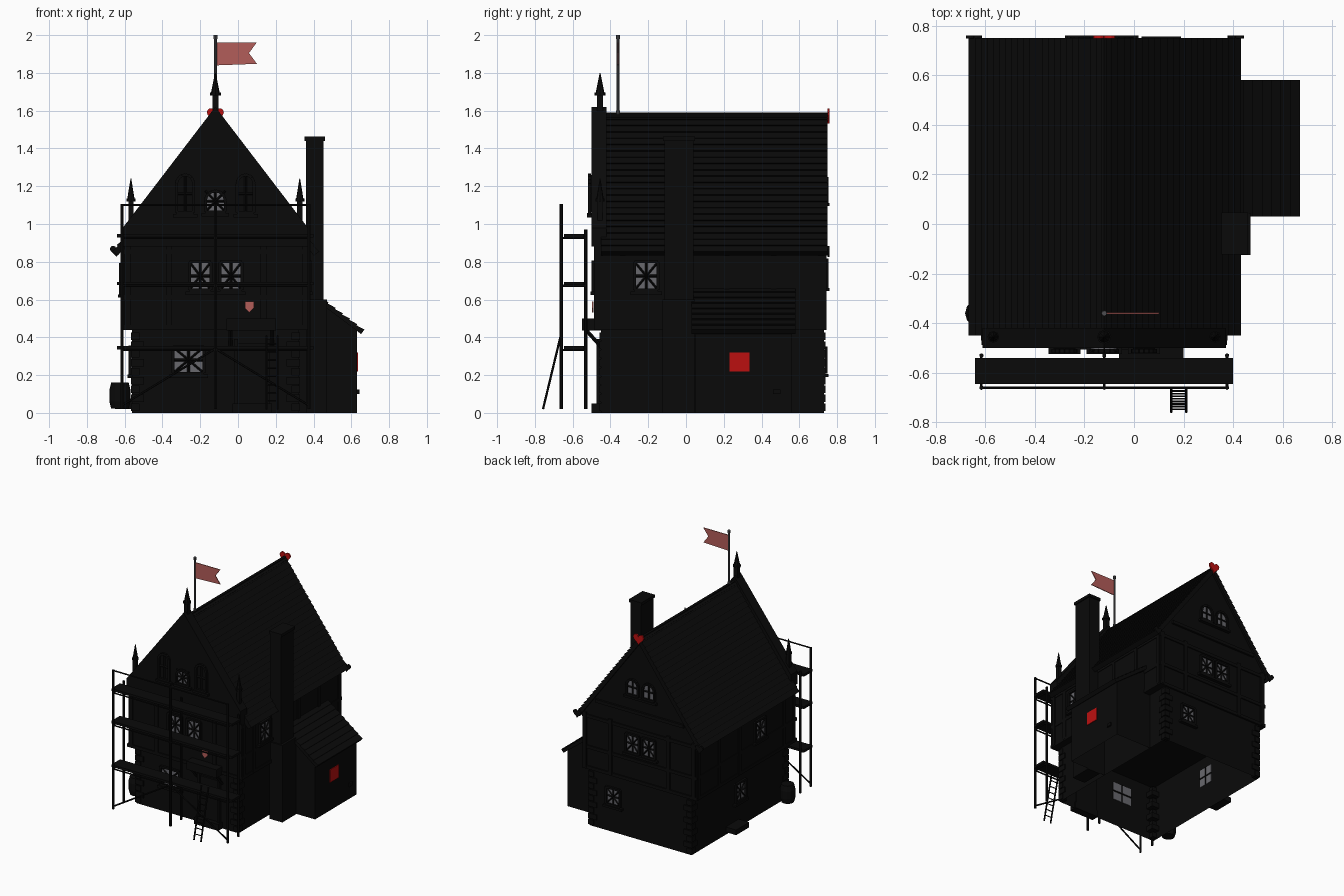
import bpy, bmesh, math
from mathutils import Vector, Matrix

cube = bpy.data.objects.get("Cube")
if cube:
    bpy.data.objects.remove(cube)


def material(name, rgb):
    m = bpy.data.materials.new(name)
    m.use_nodes = True
    m.diffuse_color = (*rgb, 1)
    m.node_tree.nodes["Principled BSDF"].inputs["Base Color"].default_value = (*rgb, 1)
    return m


BLACK = material("black", (0.003, 0.003, 0.003))
RED = material("red", (0.5, 0.005, 0.005))
CLOTH = material("faded_red", (0.45, 0.11, 0.1))
GLASS = material("glass_grey", (0.14, 0.14, 0.155))
METAL = material("pole_grey", (0.075, 0.075, 0.082))
CX = -0.12  # ridge line of the house


class Part:
    """Collects simple solids into one mesh object."""

    def __init__(self, name, mat, place=None):
        self.name, self.mat, self.bm = name, mat, bmesh.new()
        self.place = place or Matrix()

    def box(self, x0, x1, y0, y1, z0, z1, bottom=True):
        prof = [(x0, z0), (x1, z0), (x1, z1), (x0, z1)]
        return self.prism(prof, y0, y1, bottom)

    def prism(self, profile, y0, y1, bottom=True):
        a = [self.bm.verts.new((x, y0, z)) for x, z in profile]
        b = [self.bm.verts.new((x, y1, z)) for x, z in profile]
        self.bm.faces.new(a)
        self.bm.faces.new(b[::-1])
        for i in range(len(a)):
            j = (i + 1) % len(a)
            if bottom or i > 0:
                self.bm.faces.new((a[i], b[i], b[j], a[j]))
        return self

    def rod(self, p, q, r, sides=6, r2=None, turn=0):
        p, q = Vector(p), Vector(q)
        d = q - p
        m = Matrix.Translation((p + q) / 2) @ d.to_track_quat("Z", "Y").to_matrix().to_4x4()
        bmesh.ops.create_cone(self.bm, cap_ends=True, segments=sides, radius1=r,
                              radius2=r if r2 is None else r2, depth=d.length,
                              matrix=m @ Matrix.Rotation(turn, 4, "Z"))
        return self

    def done(self):
        bmesh.ops.recalc_face_normals(self.bm, faces=self.bm.faces)
        me = bpy.data.meshes.new(self.name)
        self.bm.to_mesh(me)
        self.bm.free()
        me.materials.append(self.mat)
        ob = bpy.data.objects.new(self.name, me)
        ob.matrix_world = self.place
        bpy.context.collection.objects.link(ob)
        return ob


# Walls: open underneath
Part("ground_floor", BLACK).box(-0.56, 0.32, -0.45, 0.73, 0, 0.45, bottom=False).done()
Part("upper_floor", BLACK).prism([(-0.61, 0.44), (0.37, 0.44), (0.37, 0.9), (CX, 1.555),
                                  (-0.61, 0.9)], -0.48, 0.735).done()
Part("front_parapet", BLACK).prism([(-0.61, 0.88), (0.37, 0.88), (0.37, 0.98), (CX, 1.62),
                                    (-0.61, 0.98)], -0.5, -0.42).done()
Part("annex_walls", BLACK).prism([(0.321, 0), (0.63, 0), (0.63, 0.44), (0.321, 0.66)],
                                 0.05, 0.56, bottom=False).done()


# Roofs: stepped shingle courses
def shingles(top, eave, rows, thick):
    top, eave = Vector(top), Vector(eave)
    d = (eave - top) / rows
    n = Vector((-d.y, d.x)).normalized()
    n = n if n.y > 0 else -n
    pts = []
    for i in range(rows):
        pts += [top + d * i, top + d * (i + 1) + n * 0.008]
    return [tuple(p) for p in pts + [eave - n * thick, top - n * thick]]


roof = Part("main_roof", BLACK)
for eave in (-0.66, 0.425):
    roof.prism(shingles((CX, 1.585), (eave, 0.85), 22, 0.03), -0.45, 0.75)
roof.done()
Part("annex_roof", BLACK).prism(shingles((0.36, 0.665), (0.665, 0.435), 8, 0.022), 0.03, 0.58).done()
Part("ridge_cap", BLACK).rod((CX, -0.45, 1.578), (CX, 0.75, 1.578), 0.012).done()

# Chimney
Part("chimney", BLACK).box(0.36, 0.452, -0.115, 0.04, 0, 1.45).box(
    0.353, 0.46, -0.122, 0.047, 1.44, 1.462).box(0.36, 0.47, -0.125, 0.045, 0, 0.6).done()


# Curled heart ornaments on the back gable
def heart(name, mat, x, z, size):
    pts = []
    for i in range(24):
        t = math.tau * i / 24
        hx = math.sin(t) ** 3
        hz = (13 * math.cos(t) - 5 * math.cos(2 * t) - 2 * math.cos(3 * t) - math.cos(4 * t)) / 16
        pts.append((x + hx * size, z + hz * size))
    Part(name, mat).prism(pts, 0.748, 0.76).done()


heart("ridge_heart", RED, CX, 1.58, 0.045)
heart("eave_heart_right", BLACK, -0.645, 0.86, 0.033)
heart("eave_heart_left", BLACK, 0.41, 0.86, 0.033)

# Pinnacles on the front parapet
pinnacles = Part("pinnacles", BLACK)
for x, base, tip, r in ((CX, 1.5, 1.8, 0.023), (-0.567, 0.93, 1.24, 0.019), (0.327, 0.93, 1.24, 0.019)):
    neck = tip - 0.12
    pinnacles.rod((x, -0.455, base), (x, -0.455, neck), r, 4, turn=math.pi / 4)
    pinnacles.rod((x, -0.455, neck), (x, -0.455, neck + 0.015), r * 1.25, 8)
    pinnacles.rod((x, -0.455, neck + 0.015), (x, -0.455, tip), r, 8, 0.002)
pinnacles.done()


# Windows
def arch(w, h):
    pts = [(-w, -h), (w, -h)]
    return pts + [(w * math.cos(t * math.pi / 8), h - w + w * math.sin(t * math.pi / 8)) for t in range(9)]


def window(name, x, y, z, w, h, angle, arched=False, lattice=True, glazed=True):
    place = Matrix.Translation((x, y, z)) @ Matrix.Rotation(math.radians(angle), 4, "Z")
    w, h = w / 2, h / 2
    outline = arch(w, h) if arched else [(-w, -h), (w, -h), (w, h), (-w, h)]
    if glazed:
        Part(name + "_glass", GLASS, place).prism(outline, -0.006, 0.004).done()
    frame = Part(name + "_frame", BLACK, place)
    ring = [(px, -0.012, pz) for px, pz in outline]
    for p, q in zip(ring, ring[1:] + ring[:1]):
        frame.rod(p, q, 0.011, 4, turn=math.pi / 4)
    for s in (-0.007, 0.003):
        frame.rod((0, s, -h), (0, s, h), 0.007, 4)
        frame.rod((-w, s, 0), (w, s, 0), 0.007, 4)
    if lattice:
        for s in (-1, 1):
            frame.rod((-w, -0.009, -h * s), (w, -0.009, h * s), 0.006, 4)
    frame.box(-w - 0.02, w + 0.02, -0.025, 0, -h - 0.025, -h - 0.008)
    frame.done()


window("front_low_window", -0.262, -0.45, 0.28, 0.165, 0.14, 0)
window("front_attic_window", CX, -0.5, 1.12, 0.105, 0.11, 0, arched=True)
for side, x in (("a", -0.2), ("b", -0.037)):
    window("front_mid_window_" + side, x, -0.48, 0.725, 0.115, 0.15, 0)
for side, x in (("a", -0.2), ("b", -0.06)):
    window("back_mid_window_" + side, x, 0.735, 0.74, 0.115, 0.14, 180)
    window("back_attic_window_" + side, x, 0.735, 1.18, 0.1, 0.12, 180, arched=True, lattice=False)
window("back_low_window", 0.11, 0.73, 0.28, 0.12, 0.13, 180)
window("left_mid_window", 0.37, -0.21, 0.725, 0.125, 0.15, 90)
window("right_mid_window", -0.61, -0.03, 0.71, 0.125, 0.15, -90)
window("right_low_window", -0.56, 0.14, 0.28, 0.125, 0.14, -90)
for side, x in (("a", CX - 0.16), ("b", CX + 0.16)):
    window("front_niche_" + side, x, -0.5, 1.16, 0.09, 0.2, 0, arched=True, lattice=False, glazed=False)

# Timber framing, sills and corner blocks
beams = Part("timber_beams", BLACK)
for z in (0.44, 0.6, 0.84):
    beams.box(-0.615, 0.375, -0.487, 0.743, z, z + 0.025)
for x in (-0.6, -0.38, 0.12, 0.34):
    beams.box(x, x + 0.03, -0.488, 0.745, 0.45, 0.88)
for y in (-0.47, -0.35, 0.2, 0.45, 0.7):
    beams.box(-0.617, 0.377, y, y + 0.03, 0.45, 0.86)
beams.box(-0.5, 0.26, 0.7, 0.75, 0.98, 1.005).done()
quoins = Part("corner_blocks", BLACK)
for i in range(9):
    long = 0.07 if i % 2 else 0.045
    for x0, x1 in ((-0.567, -0.567 + long), (0.327 - long, 0.327)):
        for y0, y1 in ((-0.458, -0.458 + long), (0.738 - long, 0.738)):
            quoins.box(x0, x1, y0, y1, 0.01 + i * 0.047, 0.05 + i * 0.047)
quoins.done()

# Front entrance: door, steps and bracketed canopy
door = Part("front_door", BLACK).box(0, 0.15, -0.465, -0.44, 0.05, 0.37)
for x in (-0.02, 0.15):
    door.box(x, x + 0.02, -0.475, -0.44, 0, 0.39)
door.box(-0.03, 0.18, -0.5, -0.44, 0, 0.05).done()
canopy = Part("door_canopy", BLACK).box(-0.06, 0.2, -0.55, -0.44, 0.435, 0.5)
for x in (-0.04, 0.18):
    canopy.rod((x, -0.53, 0.44), (x, -0.45, 0.35), 0.01, 4)
canopy.done()
Part("shield", CLOTH).prism([(0.06, 0.532), (0.084, 0.556), (0.084, 0.59), (0.036, 0.59),
                             (0.036, 0.556)], -0.497, -0.489).done()
Part("annex_red_panel", RED).box(0.628, 0.636, 0.23, 0.335, 0.22, 0.32).done()
Part("annex_peg", BLACK).box(0.6, 0.642, 0.46, 0.5, 0.1, 0.125).done()

# Side step and barrel
Part("side_step", BLACK).box(-0.65, -0.56, 0.15, 0.31, 0.02, 0.06).done()
barrel = Part("barrel", BLACK)
for z0, z1, r0, r1 in ((0.022, 0.06, 0.046, 0.056), (0.06, 0.12, 0.056, 0.056), (0.12, 0.16, 0.056, 0.046)):
    barrel.rod((-0.625, -0.36, z0), (-0.625, -0.36, z1), r0, 12, r1)
barrel.done()

# Scaffold
decks = Part("scaffold_decks", BLACK)
poles = Part("scaffold_poles", BLACK)
for z in (0.345, 0.685, 0.938):
    decks.box(-0.64, 0.4, -0.645, -0.54, z - 0.009, z + 0.009)
for x in (-0.615, CX, 0.375):
    poles.rod((x, -0.66, 0.02), (x, -0.66, 1.105), 0.009)
    poles.rod((x, -0.53, 0.02), (x, -0.53, 0.97), 0.009)
    for z in (0.333, 0.673, 0.926):
        poles.rod((x, -0.66, z), (x, -0.53, z), 0.006)
for z in (0.333, 0.673, 0.926, 1.1):
    poles.rod((-0.615, -0.66, z), (0.375, -0.66, z), 0.006)
poles.rod((-0.615, -0.66, 0.04), (CX, -0.66, 0.34), 0.006)
poles.rod((0.375, -0.66, 0.04), (CX, -0.66, 0.34), 0.006)
decks.done()
poles.done()

# Ladder
ladder = Part("ladder", BLACK)
foot, head = Vector((0, -0.757, 0.02)), Vector((0, -0.663, 0.41))
for x in (0.15, 0.21):
    ladder.rod(foot + Vector((x, 0, 0)), head + Vector((x, 0, 0)), 0.006)
for i in range(1, 9):
    p = foot.lerp(head, i / 9)
    ladder.rod(p + Vector((0.15, 0, 0)), p + Vector((0.21, 0, 0)), 0.004)
ladder.done()

# Flag
Part("flag_pole", METAL).rod((CX, -0.36, 1.57), (CX, -0.36, 1.99), 0.008, 8).rod(
    (CX, -0.36, 1.98), (CX, -0.36, 2.0), 0.011, 8).rod((CX, -0.36, 1.58), (CX, -0.36, 1.6), 0.011, 8).done()
Part("flag", CLOTH).prism([(-0.112, 1.84), (0.1, 1.848), (0.058, 1.905), (0.1, 1.962),
                           (-0.112, 1.962)], -0.363, -0.357).done()
